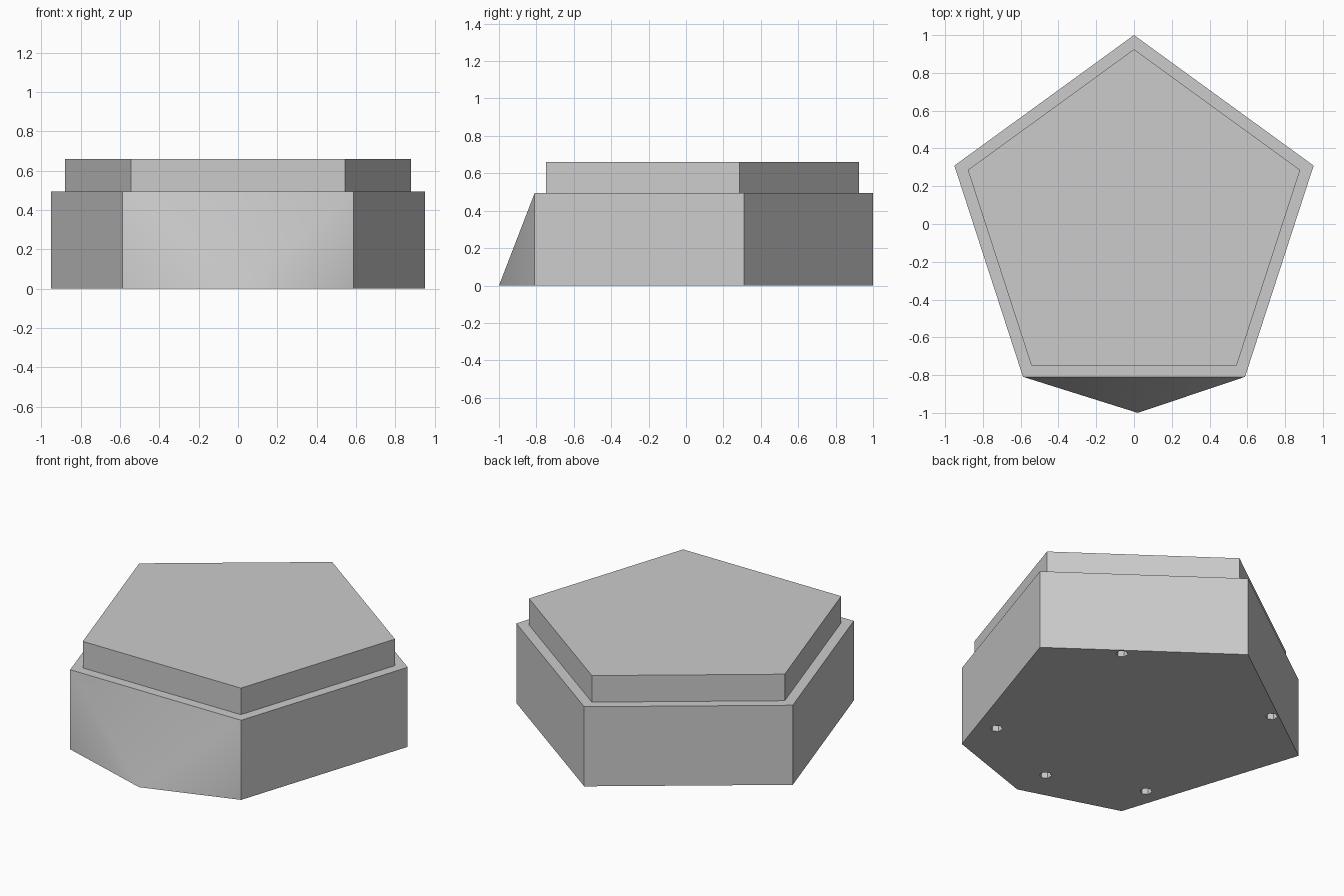
import bpy
import bmesh
from math import sin, cos, pi, radians
from mathutils import Matrix

if "Cube" in bpy.data.objects:
    bpy.data.objects.remove(bpy.data.objects["Cube"], do_unlink=True)

SIDES = 5
LEDGE_Z, TOP_Z = 0.495, 0.66
TOP_RADIUS = 0.925
HOLE_RADIUS, HOLE_DEPTH = 0.035, 0.1

grey = bpy.data.materials.new("plain_grey")
grey.use_nodes = True
colour = (0.6, 0.6, 0.6, 1)
grey.diffuse_color = colour
grey.node_tree.nodes["Principled BSDF"].inputs["Base Color"].default_value = colour


def make_object(name, bm):
    bmesh.ops.recalc_face_normals(bm, faces=bm.faces)
    mesh = bpy.data.meshes.new(name)
    bm.to_mesh(mesh)
    bm.free()
    mesh.materials.append(grey)
    obj = bpy.data.objects.new(name, mesh)
    bpy.context.collection.objects.link(obj)
    return obj


def pentagon(bm, radius, z):
    angles = [pi / 2 + 2 * pi * i / SIDES for i in range(SIDES)]
    return [bm.verts.new((radius * cos(a), radius * sin(a), z)) for a in angles]


# Stepped pentagonal body: outer wall, ledge, raised top
bm = bmesh.new()
rings = [pentagon(bm, 1, 0), pentagon(bm, 1, LEDGE_Z),
         pentagon(bm, TOP_RADIUS, LEDGE_Z), pentagon(bm, TOP_RADIUS, TOP_Z)]
FRONT = 2  # index of the side facing the front
for level, (low, high) in enumerate(zip(rings, rings[1:])):
    for i in range(SIDES):
        if level == 0 and i == FRONT:
            continue
        j = (i + 1) % SIDES
        bm.faces.new((low[i], low[j], high[j], high[i]))
bm.faces.new(rings[-1])

# Front wall sloping out to a point at the foot
tip = bm.verts.new((0.02, -1, 0))
low, high = rings[0], rings[1]
bm.faces.new((high[FRONT], tip, high[FRONT + 1]))
for i in (FRONT, FRONT + 1):
    bm.faces.new((low[i], tip, high[i]))
bm.faces.new(low[:FRONT + 1] + [tip] + low[FRONT + 1:])
body = make_object("pentagon_base", bm)

bpy.ops.object.select_all(action="DESELECT")
body.select_set(True)
bpy.context.view_layer.objects.active = body
bpy.ops.object.shade_smooth_by_angle(angle=radians(35))

# Small hexagonal sockets in the underside
bm = bmesh.new()
spots = [(x, y) for x in (-0.55, 0.55) for y in (-0.55, 0.55)] + [(0, -0.775)]
for x, y in spots:
    bmesh.ops.create_cone(bm, cap_ends=True, segments=6,
                          radius1=HOLE_RADIUS, radius2=HOLE_RADIUS,
                          depth=2 * HOLE_DEPTH,
                          matrix=Matrix.Translation((x, y, 0)))
cutter = make_object("socket_cutter", bm)
cutter.hide_render = True
cut = body.modifiers.new("sockets", "BOOLEAN")
cut.operation = "DIFFERENCE"
cut.solver = "EXACT"
cut.object = cutter
bpy.ops.object.modifier_apply(modifier=cut.name)
bpy.data.objects.remove(cutter, do_unlink=True)
